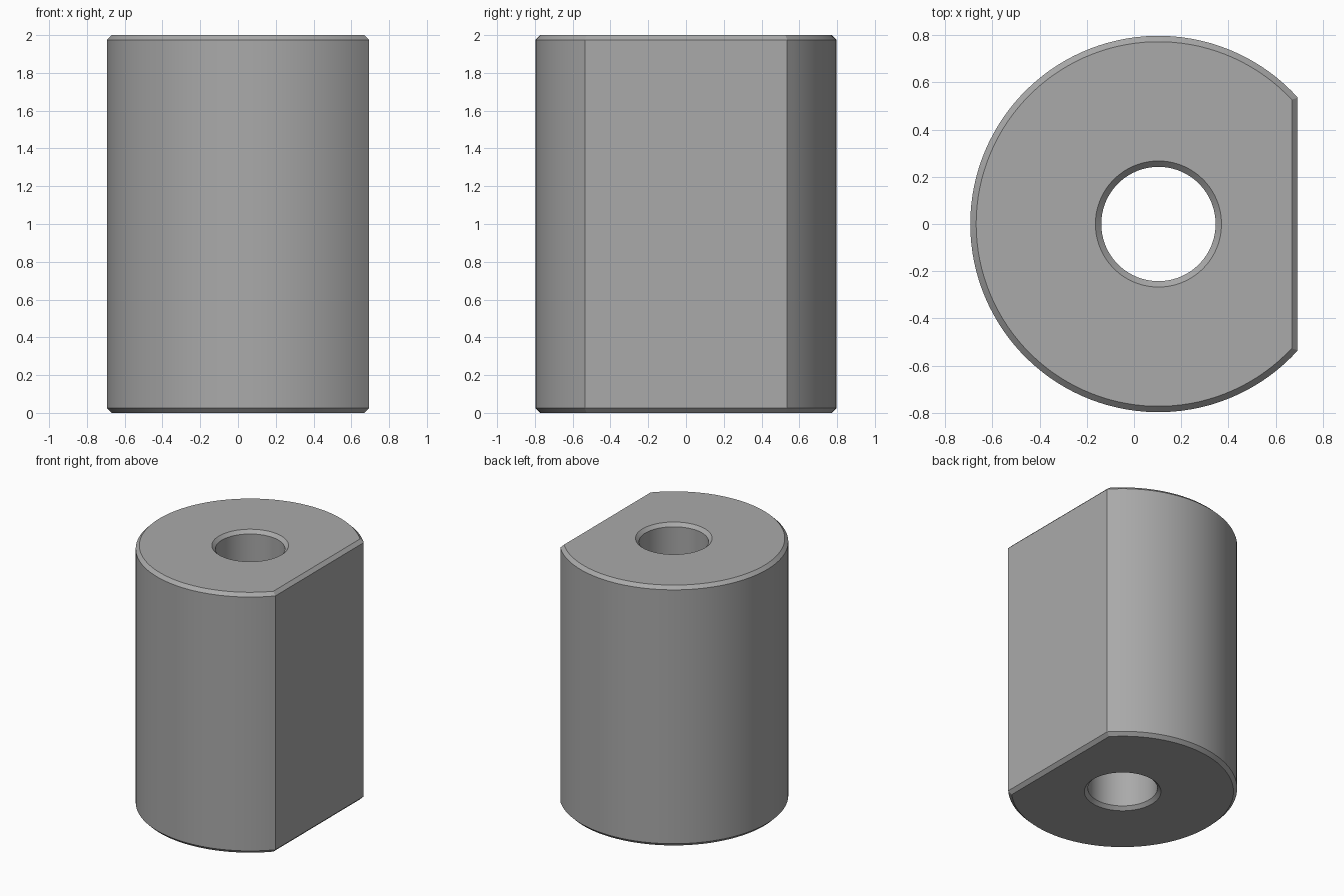
import bpy, bmesh, math

if "Cube" in bpy.data.objects:
    bpy.data.objects.remove(bpy.data.objects["Cube"])

CX, R, FLAT = 0.1035, 0.797, 0.59     # axis position, outer radius, flat distance from axis
HOLE, C, H = 0.242, 0.025, 2.0        # bore radius, chamfer, height
ARC, CHORD = 96, 24                   # segments round the arc and along the flat


def d_ring(bm, r, flat, z):
    """Circle cut by a flat on its +x side."""
    a = math.acos(flat / r)
    w = r * math.sin(a)
    pts = []
    for i in range(ARC):
        t = a + (2 * math.pi - 2 * a) * i / ARC
        pts.append((r * math.cos(t), r * math.sin(t)))
    for i in range(CHORD):
        pts.append((flat, -w + 2 * w * i / CHORD))
    return [bm.verts.new((CX + x, y, z)) for x, y in pts]


def hole_ring(bm, r, z):
    n, a = ARC + CHORD, math.acos(FLAT / R)
    return [bm.verts.new((CX + r * math.cos(a + 2 * math.pi * i / n),
                          r * math.sin(a + 2 * math.pi * i / n), z)) for i in range(n)]


bm = bmesh.new()
# Closed loop of rings: outside going up, then the bore going down
rings = [d_ring(bm, R - C, FLAT - C, 0), d_ring(bm, R, FLAT, C),
         d_ring(bm, R, FLAT, H - C), d_ring(bm, R - C, FLAT - C, H),
         hole_ring(bm, HOLE + C, H), hole_ring(bm, HOLE, H - C),
         hole_ring(bm, HOLE, C), hole_ring(bm, HOLE + C, 0)]
for k, lo in enumerate(rings):
    hi = rings[(k + 1) % len(rings)]
    for i in range(len(lo)):
        j = (i + 1) % len(lo)
        bm.faces.new((lo[i], lo[j], hi[j], hi[i]))
bmesh.ops.recalc_face_normals(bm, faces=bm.faces)

mesh = bpy.data.meshes.new("flatted_bushing")
bm.to_mesh(mesh)
bm.free()
bushing = bpy.data.objects.new("flatted_bushing", mesh)
bpy.context.collection.objects.link(bushing)

# Plain grey finish
grey = bpy.data.materials.new("grey")
grey.diffuse_color = (0.40, 0.40, 0.40, 1)
grey.use_nodes = True
grey.node_tree.nodes["Principled BSDF"].inputs["Base Color"].default_value = grey.diffuse_color
mesh.materials.append(grey)

# Smooth curved walls, sharp chamfers and flat
bpy.context.view_layer.objects.active = bushing
bushing.select_set(True)
bpy.ops.object.shade_smooth_by_angle(angle=math.radians(20))
